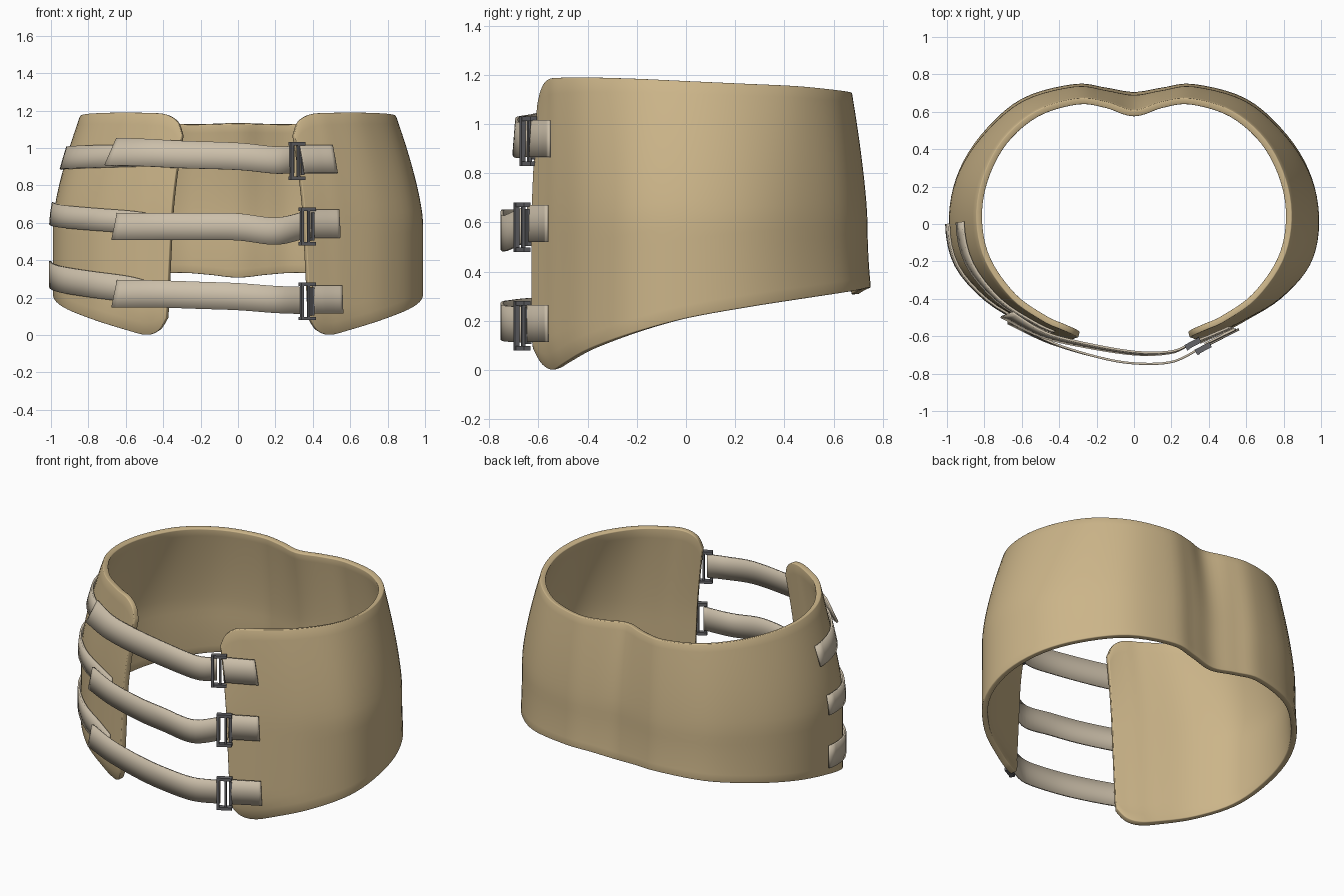
import bpy, bmesh
from math import radians
from mathutils import Matrix, Vector

if "Cube" in bpy.data.objects:
    bpy.data.objects.remove(bpy.data.objects["Cube"])


def material(name, rgb):
    m = bpy.data.materials.new(name)
    m.diffuse_color = (*rgb, 1)
    m.use_nodes = True
    m.node_tree.nodes["Principled BSDF"].inputs["Base Color"].default_value = m.diffuse_color
    return m


TAN = material("tan_shell", (0.60, 0.46, 0.25))
WEB = material("webbing", (0.60, 0.52, 0.40))
METAL = material("metal", (0.13, 0.13, 0.14))

# Half outlines from centre back round to the front opening: rim level, waist level
TOP = [(0, .60), (.14, .645), (.3, .665), (.52, .60), (.70, .45), (.81, .24), (.845, .02),
       (.80, -.2), (.66, -.40), (.49, -.52), (.39, -.565), (.32, -.59), (.28, -.60)]
MID = [(0, .69), (.15, .715), (.32, .735), (.6, .655), (.82, .46), (.95, .24), (.99, 0),
       (.94, -.22), (.78, -.40), (.58, -.52), (.47, -.575), (.40, -.61), (.36, -.63)]
# Upper and lower edge heights at the same stations
Z_TOP = [1.135, 1.13, 1.13, 1.14, 1.155, 1.165, 1.175, 1.185, 1.19, 1.188, 1.18, 1.14, 1.07]
Z_BOT = [.31, .325, .335, .32, .29, .255, .21, .15, .085, .025, 0, .02, .09]
LAST = len(TOP) - 1


def spline(get, t, lo, hi):
    """Catmull-Rom through get(lo..hi)"""
    i = min(max(int(t // 1), lo), hi - 1)
    u = t - i
    a, b, c, d = (Vector(get(min(max(k, lo), hi))) for k in (i - 1, i, i + 1, i + 2))
    return 0.5 * (2 * b + (c - a) * u + (2 * a - 5 * b + 4 * c - d) * u * u
                  + (3 * b - a - 3 * c + d) * u ** 3)


def station(k):
    s, n = (-1 if k < 0 else 1), abs(k)
    return (s * TOP[n][0], TOP[n][1], s * MID[n][0], MID[n][1], Z_TOP[n], Z_BOT[n])


def shell_point(t, z=None, v=0, grow=1.0):
    """Outer surface at station t, by height z or by fraction v between the edges"""
    tx, ty, mx, my, zt, zb = spline(station, t, -LAST, LAST)
    if z is None:
        z = zb + (zt - zb) * v
    if z > .6:
        f = ((z - .6) / .57) ** 1.4
        x, y = mx + (tx - mx) * f, my + (ty - my) * f
    else:
        x, y = mx, my
        d = (.6 - z) / .6
        if y > 0:
            y += .07 * d * d * min(1, y / .6)          # back flare
        else:
            k = min(1, -y / .6)
            x += (.03 if x > 0 else -.03) * d * k ** 4  # opening widens
            y += .035 * k * max(0, (.15 - z) / .15) ** 2
    return Vector((x * grow, y * grow, z))


def grid(name, f, nu, nv, thick, offset, mat, bevel):
    bm = bmesh.new()
    vs = [[bm.verts.new(f(i / nu, j / nv)) for j in range(nv + 1)] for i in range(nu + 1)]
    for i in range(nu):
        for j in range(nv):
            bm.faces.new((vs[i][j], vs[i][j + 1], vs[i + 1][j + 1], vs[i + 1][j]))
    ob = finish(name, bm, mat)
    s = ob.modifiers.new("thickness", 'SOLIDIFY')
    s.thickness, s.offset = thick, offset
    if bevel:
        b = ob.modifiers.new("soft_rim", 'BEVEL')
        b.width, b.segments, b.limit_method, b.angle_limit = bevel, 2, 'ANGLE', radians(50)
    bpy.ops.object.shade_smooth_by_angle(angle=radians(40))
    return ob


def finish(name, bm, mat):
    me = bpy.data.meshes.new(name)
    bm.to_mesh(me)
    bm.free()
    me.materials.append(mat)
    ob = bpy.data.objects.new(name, me)
    bpy.context.collection.objects.link(ob)
    bpy.ops.object.select_all(action='DESELECT')
    bpy.context.view_layer.objects.active = ob
    ob.select_set(True)
    return ob


# Moulded torso shell
grid("torso_shell", lambda u, v: shell_point((2 * u - 1) * LAST, v=v), 120, 18, .034, -1, TAN, .008)


def hugging_strap(name, t0, t1, z0, z1, height, grow):
    grid(name, lambda u, v: shell_point(t0 + (t1 - t0) * u, grow=grow,
         z=z0 + (z1 - z0) * u + (v - .5) * height), 16, 2, .012, 0, WEB, 0)


def free_strap(name, path, height, lean):
    n = len(path) - 1

    def f(u, v):
        p = spline(lambda k: path[k], u * n, 0, n)
        w = v - .5
        g = 1 - 2 * lean * w * (1 - u)
        slant = .03 * w * max(0, 1 - 4 * u)
        return Vector((p.x * g + slant, p.y * g, p.z + w * height))
    grid(name, f, 28, 2, .012, 0, WEB, 0)


# Buckle: open frame with a centre bar
def buckle(name, centre):
    bm = bmesh.new()
    for x, y, z, sx, sy, sz in ((-.036, -.008, 0, .016, .02, .20), (.036, .008, 0, .016, .02, .15),
                                (.008, 0, 0, .012, .016, .17),
                                (0, 0, .092, .088, .03, .018), (0, 0, -.092, .088, .03, .018)):
        bmesh.ops.create_cube(bm, size=1, matrix=Matrix.Translation((x, y, z))
                              @ Matrix.Diagonal((sx, sy, sz, 1)))
    ob = finish(name, bm, METAL)
    ob.location = centre
    ob.rotation_euler.z = radians(28)


# Three closures: anchor strap, crossing strap, buckle and short tab
CLOSURES = {
    "upper": dict(anchor=(.945, .965, .12), tab=(11.6, 9.25, .94), buckle=(.315, -.64, .93), lean=.025,
                  path=[(-.68, -.485, .98), (-.5, -.585, .975), (-.3, -.64, .965), (0, -.69, .955),
                        (.2, -.685, .935), (.3, -.64, .94)]),
    "middle": dict(anchor=(.65, .59, .12), tab=(11.6, 9.4, .595), buckle=(.37, -.665, .58), lean=.0,
                   path=[(-.66, -.525, .58), (-.45, -.63, .58), (-.2, -.71, .58), (0, -.745, .578),
                         (.2, -.738, .555), (.345, -.67, .585)]),
    "lower": dict(anchor=(.325, .22, .14), tab=(11.6, 9.4, .19), buckle=(.37, -.665, .18), lean=.0,
                  path=[(-.66, -.53, .22), (-.45, -.635, .22), (-.2, -.71, .212), (0, -.745, .205),
                        (.2, -.738, .19), (.345, -.67, .185)]),
}
for level, c in CLOSURES.items():
    z0, z1, h = c["anchor"]
    hugging_strap(level + "_anchor_strap", -6, -10, z0, z1, h, 1.014)
    t0, t1, z = c["tab"]
    hugging_strap(level + "_buckle_tab", t0, t1, z, z, .15, 1.03)
    free_strap(level + "_crossing_strap", c["path"], .145, c["lean"])
    buckle(level + "_buckle", c["buckle"])
